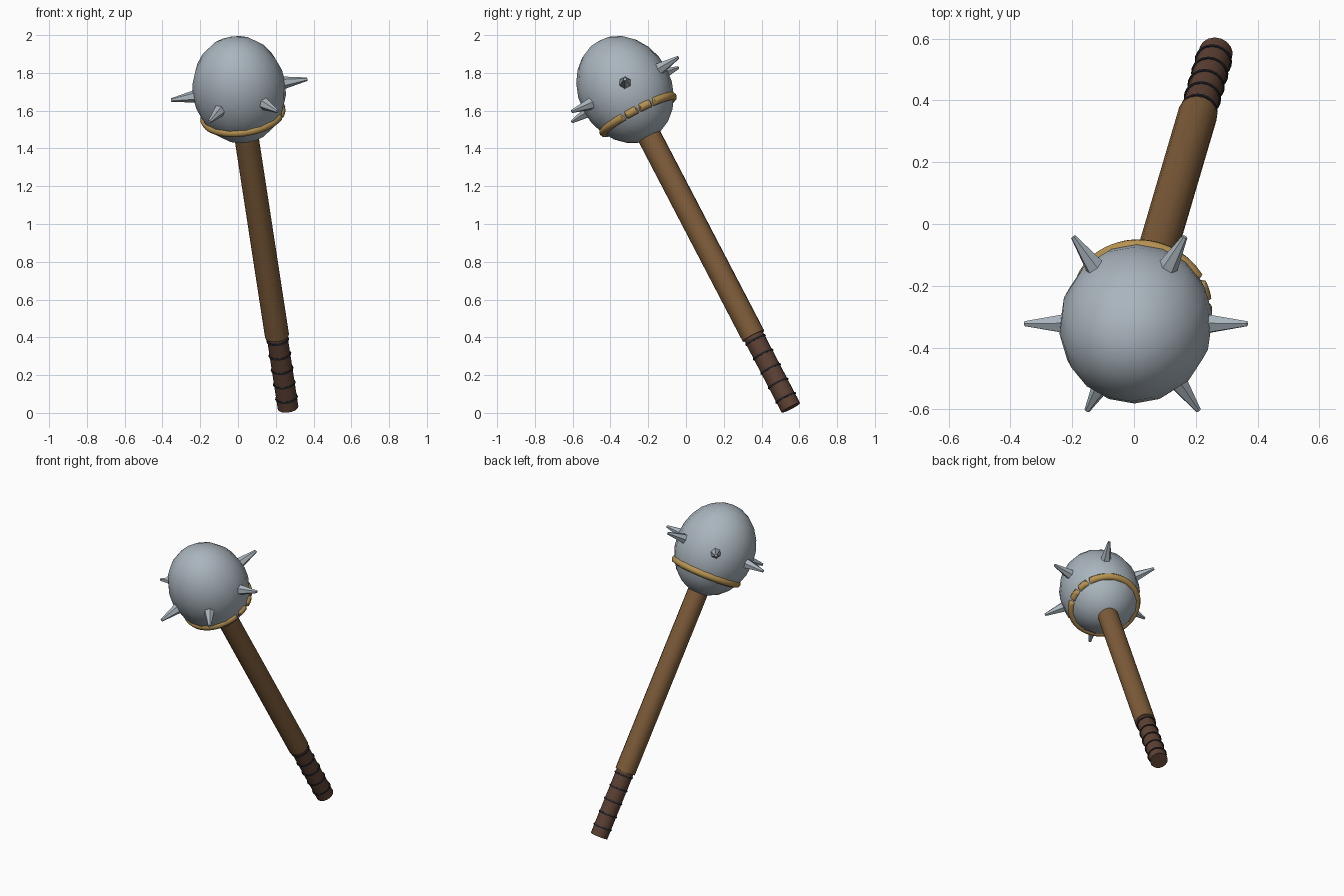
import bpy, bmesh, math
from mathutils import Matrix, Vector

if "Cube" in bpy.data.objects:
    bpy.data.objects.remove(bpy.data.objects["Cube"])

# Weapon frame: origin at the grip end, local z runs up the tilted handle
axis = Vector((-0.135, -0.458, 0.879)).normalized()
u = Vector((0.988, 0.0, 0.152))
u = (u - axis * u.dot(axis)).normalized()
v = axis.cross(u)
FRAME = Matrix.Translation((0.265, 0.555, 0.027)) @ Matrix((u, v, axis)).transposed().to_4x4()
HEAD_T = 1.917      # head centre along the handle
GRIP_T = 0.432      # top of the grip


def material(name, rgb):
    m = bpy.data.materials.new(name)
    m.diffuse_color = (*rgb, 1)
    m.use_nodes = True
    m.node_tree.nodes["Principled BSDF"].inputs["Base Color"].default_value = m.diffuse_color
    return m


STEEL = material("steel grey", (0.40, 0.46, 0.51))
WOOD = material("brown wood", (0.21, 0.108, 0.042))
LEATHER = material("dark leather", (0.11, 0.053, 0.034))
CORD = material("black cord", (0.015, 0.017, 0.023))
GOLD = material("gold", (0.47, 0.29, 0.085))


def finish(name, bm, mat, angle=35):
    bmesh.ops.transform(bm, matrix=FRAME, verts=bm.verts)
    bmesh.ops.recalc_face_normals(bm, faces=bm.faces)
    for f in bm.faces:
        f.smooth = True
    me = bpy.data.meshes.new(name)
    bm.to_mesh(me)
    bm.free()
    me.materials.append(mat)
    me.set_sharp_from_angle(angle=math.radians(angle))
    ob = bpy.data.objects.new(name, me)
    bpy.context.collection.objects.link(ob)
    return ob


def rod(name, t0, t1, radius, mat, sides=16):
    bm = bmesh.new()
    bmesh.ops.create_cone(bm, cap_ends=True, segments=sides, radius1=radius, radius2=radius,
                          depth=t1 - t0, matrix=Matrix.Translation((0, 0, (t0 + t1) / 2)))
    finish(name, bm, mat)


def ring(name, t, major, minor, mat, steps, sides=8, sink=None):
    """Torus around the handle axis; sink(angle) pulls the tube inward."""
    bm = bmesh.new()
    loops = []
    for i in range(steps):
        a = 2 * math.pi * i / steps
        centre = major - (sink(a) if sink else 0)
        loop = []
        for j in range(sides):
            b = 2 * math.pi * j / sides
            r = centre + minor * math.cos(b)
            loop.append(bm.verts.new((r * math.cos(a), r * math.sin(a), t + minor * math.sin(b))))
        loops.append(loop)
    for i in range(steps):
        p, q = loops[i], loops[(i + 1) % steps]
        for j in range(sides):
            k = (j + 1) % sides
            bm.faces.new((p[j], q[j], q[k], p[k]))
    finish(name, bm, mat, 60)


# Handle: leather grip and wooden shaft running into the head
rod("grip", 0, GRIP_T + 0.01, 0.055, LEATHER)
rod("shaft", GRIP_T, HEAD_T - 0.1, 0.064, WOOD)

# Cord windings on the grip
for i in range(5):
    ring(f"grip_cord_{i + 1}", 0.06 + 0.087 * i, 0.055, 0.006, CORD, 20, 6)

# Head: slightly elongated ball
bm = bmesh.new()
bmesh.ops.create_uvsphere(bm, u_segments=16, v_segments=12, radius=1,
                          matrix=Matrix.Translation((0, 0, HEAD_T)) @ Matrix.Diagonal((0.248, 0.248, 0.295, 1)))
finish("head", bm, STEEL, 50)

# Gold band under the widest part, dipping into the head at three points on one side
GAPS = [math.radians(d) for d in (-22.5, 0, 22.5)]


def band_sink(a):
    near = min(abs((a - g + math.pi) % (2 * math.pi) - math.pi) for g in GAPS)
    return 0.025 if near < math.radians(2) else 0


ring("gold_band", HEAD_T - 0.15, 0.205, 0.023, GOLD, 96, 8, band_sink)

# Six blunt hexagonal spikes around the middle of the head
for i in range(6):
    bm = bmesh.new()
    m = (Matrix.Translation((0, 0, HEAD_T)) @ Matrix.Rotation(math.radians(60 * i), 4, 'Z')
         @ Matrix.Rotation(math.pi / 2, 4, 'Y') @ Matrix.Translation((0, 0, 0.29)))
    bmesh.ops.create_cone(bm, cap_ends=True, segments=6, radius1=0.038, radius2=0.009,
                          depth=0.15, matrix=m)
    finish(f"spike_{i + 1}", bm, STEEL, 30)
